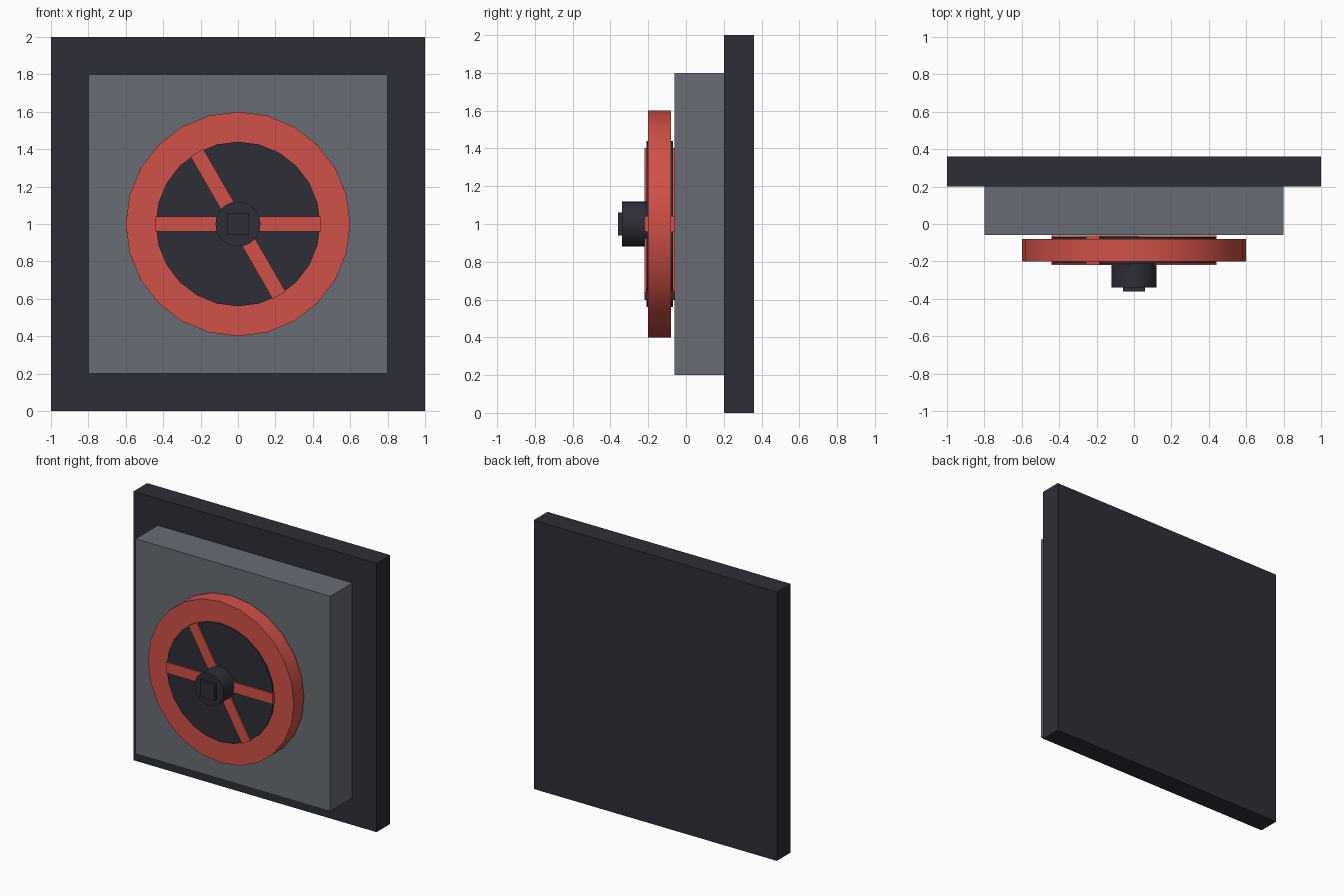
import bpy
import math

if "Cube" in bpy.data.objects:
    bpy.data.objects.remove(bpy.data.objects["Cube"])


def material(name, rgb):
    m = bpy.data.materials.new(name)
    m.diffuse_color = (*rgb, 1.0)
    m.use_nodes = True
    m.node_tree.nodes["Principled BSDF"].inputs["Base Color"].default_value = m.diffuse_color
    return m


DARK = material("dark_metal", (0.027, 0.028, 0.038))
GREY = material("grey_metal", (0.138, 0.150, 0.172))
RED = material("red_paint", (0.63, 0.082, 0.063))
CZ = 1.0  # wheel axle height


def finish(name, mat):
    o = bpy.context.object
    o.name = name
    o.data.name = name
    o.data.materials.append(mat)
    return o


def box(name, mat, size, y0, y1, angle=0.0):
    """Box centred on the axle, width x height, spanning y0..y1, turned about y."""
    bpy.ops.mesh.primitive_cube_add(size=1, location=(0, (y0 + y1) / 2, CZ))
    o = finish(name, mat)
    o.scale = (size[0], y1 - y0, size[1])
    o.rotation_euler = (0, angle, 0)
    return o


def disc(name, mat, radius, y0, y1, sides=24):
    """Cylinder along y, centred on the axle."""
    bpy.ops.mesh.primitive_cylinder_add(
        vertices=sides, radius=radius, depth=y1 - y0,
        location=(0, (y0 + y1) / 2, CZ), rotation=(math.pi / 2, 0, 0))
    o = finish(name, mat)
    bpy.ops.object.shade_smooth_by_angle(angle=math.radians(30))
    return o


# Wall plate and raised housing
box("back_plate", DARK, (2.0, 2.0), 0.20, 0.36)
box("housing", GREY, (1.6, 1.6), -0.06, 0.20)

# Hand wheel: red rim, dark centre, two crossing spokes
disc("wheel_rim", RED, 0.60, -0.20, -0.08)
disc("wheel_centre", DARK, 0.44, -0.21, -0.07)
for i, deg in enumerate((0, 60)):
    box(f"spoke_{i + 1}", RED, (0.88, 0.08), -0.22, -0.061, math.radians(deg))

# Hub with square end
disc("hub", DARK, 0.12, -0.34, -0.10)
box("hub_square", DARK, (0.12, 0.12), -0.36, -0.32)
